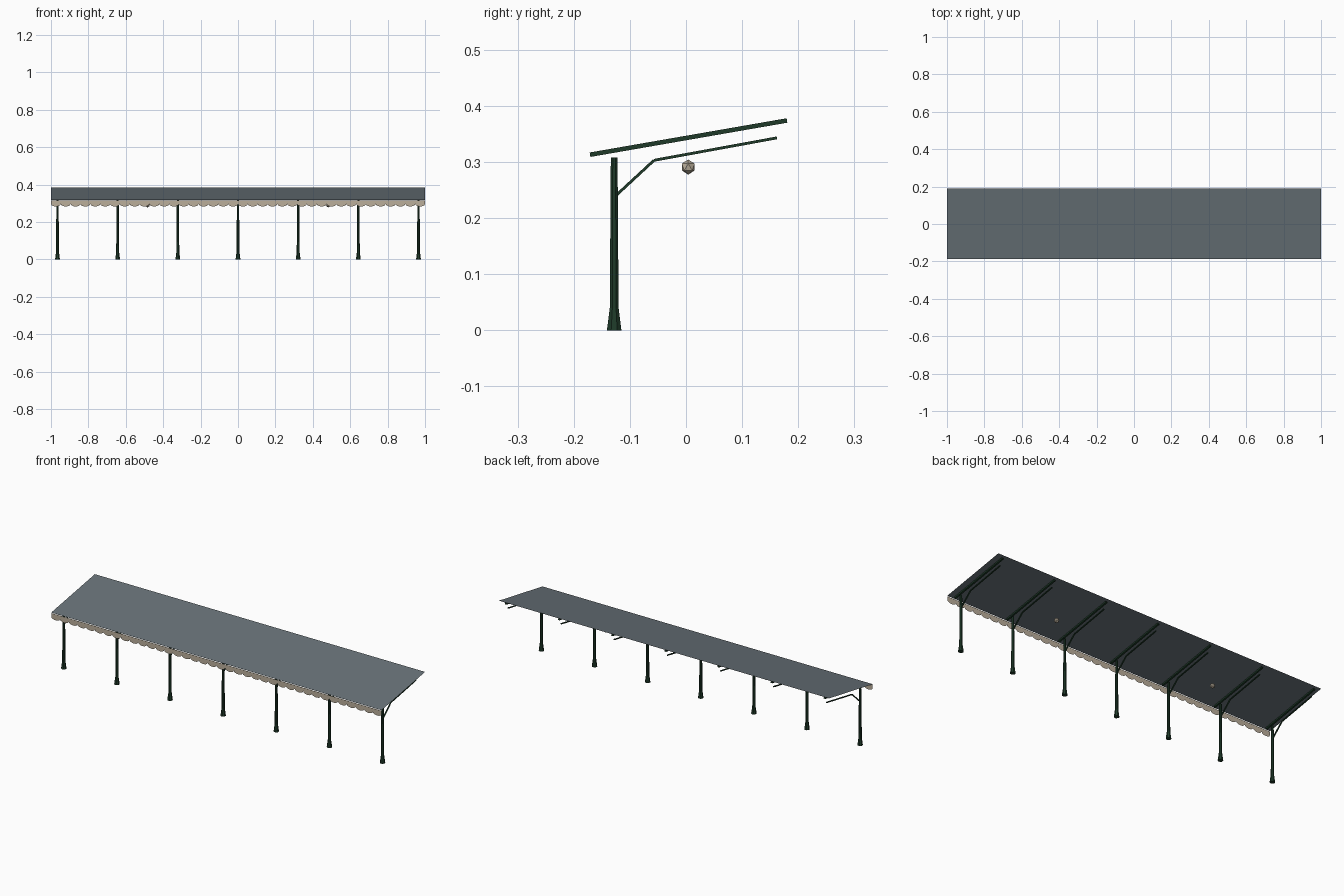
import bpy, bmesh, math
from mathutils import Vector

cube = bpy.data.objects.get("Cube")
if cube:
    bpy.data.objects.remove(cube, do_unlink=True)


def material(name, rgb):
    m = bpy.data.materials.new(name)
    m.use_nodes = True
    m.diffuse_color = (*rgb, 1)
    m.node_tree.nodes["Principled BSDF"].inputs["Base Color"].default_value = (*rgb, 1)
    return m


slate = material("slate_grey", (0.14, 0.17, 0.19))
green = material("dark_green", (0.013, 0.042, 0.022))
cream = material("cream", (0.50, 0.43, 0.33))


def finish(bm, name, mat):
    mesh = bpy.data.meshes.new(name)
    bm.to_mesh(mesh)
    bm.free()
    mesh.materials.append(mat)
    ob = bpy.data.objects.new(name, mesh)
    bpy.context.collection.objects.link(ob)
    return ob


def beam(bm, x, a, b, width, depth):
    """Square bar in the yz plane from a to b."""
    a, b = Vector((x, *a)), Vector((x, *b))
    along = (b - a).normalized()
    side = Vector((width / 2, 0, 0))
    up = Vector((depth / 2, 0, 0)).length * along.cross(Vector((1, 0, 0)))
    ends = [[bm.verts.new(p + s * side + t * up)
             for s, t in ((-1, -1), (1, -1), (1, 1), (-1, 1))] for p in (a, b)]
    bm.faces.new(ends[0])
    bm.faces.new(ends[1][::-1])
    for i in range(4):
        j = (i + 1) % 4
        bm.faces.new((ends[0][j], ends[0][i], ends[1][i], ends[1][j]))
    bmesh.ops.recalc_face_normals(bm, faces=bm.faces)


def column(bm, x, y, profile, sides=8):
    """Stacked rings of (radius, height), capped at both ends."""
    rings = []
    for r, z in profile:
        angles = [math.tau * (i + 0.5) / sides for i in range(sides)]
        rings.append([bm.verts.new((x + r * math.cos(t), y + r * math.sin(t), z))
                      for t in angles])
    for low, high in zip(rings, rings[1:]):
        for i in range(sides):
            j = (i + 1) % sides
            bm.faces.new((low[i], low[j], high[j], high[i]))
    bm.faces.new(rings[0][::-1])
    bm.faces.new(rings[-1])


# Sloping sheet roof
FRONT, BACK = -0.187, 0.19
bm = bmesh.new()
bm.faces.new([bm.verts.new(p) for p in ((-1, FRONT, 0.319), (1, FRONT, 0.319),
                                        (1, BACK, 0.385), (-1, BACK, 0.385))])
finish(bm, "roof", slate)

# Scalloped valance along the front edge
COUNT, STEPS = 38, 6
pitch = 2 / COUNT
bm = bmesh.new()
for n in range(COUNT):
    mid = -1 + pitch * (n + 0.5)
    pts = [(mid + pitch / 2, FRONT, 0.316), (mid - pitch / 2, FRONT, 0.316)]
    for i in range(STEPS + 1):
        t = math.pi * i / STEPS
        pts.append((mid - pitch / 2 * math.cos(t), FRONT, 0.297 - 0.014 * math.sin(t)))
    bm.faces.new([bm.verts.new(p) for p in pts])
bmesh.ops.remove_doubles(bm, verts=bm.verts, dist=0.0001)
finish(bm, "valance", cream)

# Posts with flared feet, rafters and bent brackets
for n in range(7):
    x = 0.3217 * (n - 3)
    bm = bmesh.new()
    column(bm, x, -0.128, [(0.014, 0), (0.0085, 0.04), (0.0065, 0.308)])
    finish(bm, f"post_{n + 1}", green)

    bm = bmesh.new()
    beam(bm, x, (-0.171, 0.313), (0.18, 0.374), 0.01, 0.008)
    finish(bm, f"rafter_{n + 1}", green)

    bm = bmesh.new()
    path = [(-0.124, 0.241), (-0.057, 0.303), (0.162, 0.343)]
    for a, b in zip(path, path[1:]):
        beam(bm, x, a, b, 0.006, 0.005)
    finish(bm, f"bracket_{n + 1}", green)

# Hanging globe lamps
for side, x in (("right", -0.483), ("left", 0.483)):
    bm = bmesh.new()
    bmesh.ops.create_icosphere(bm, subdivisions=1, radius=0.0135)
    bmesh.ops.translate(bm, verts=bm.verts, vec=(x, 0.004, 0.291))
    finish(bm, f"lamp_{side}", cream)
